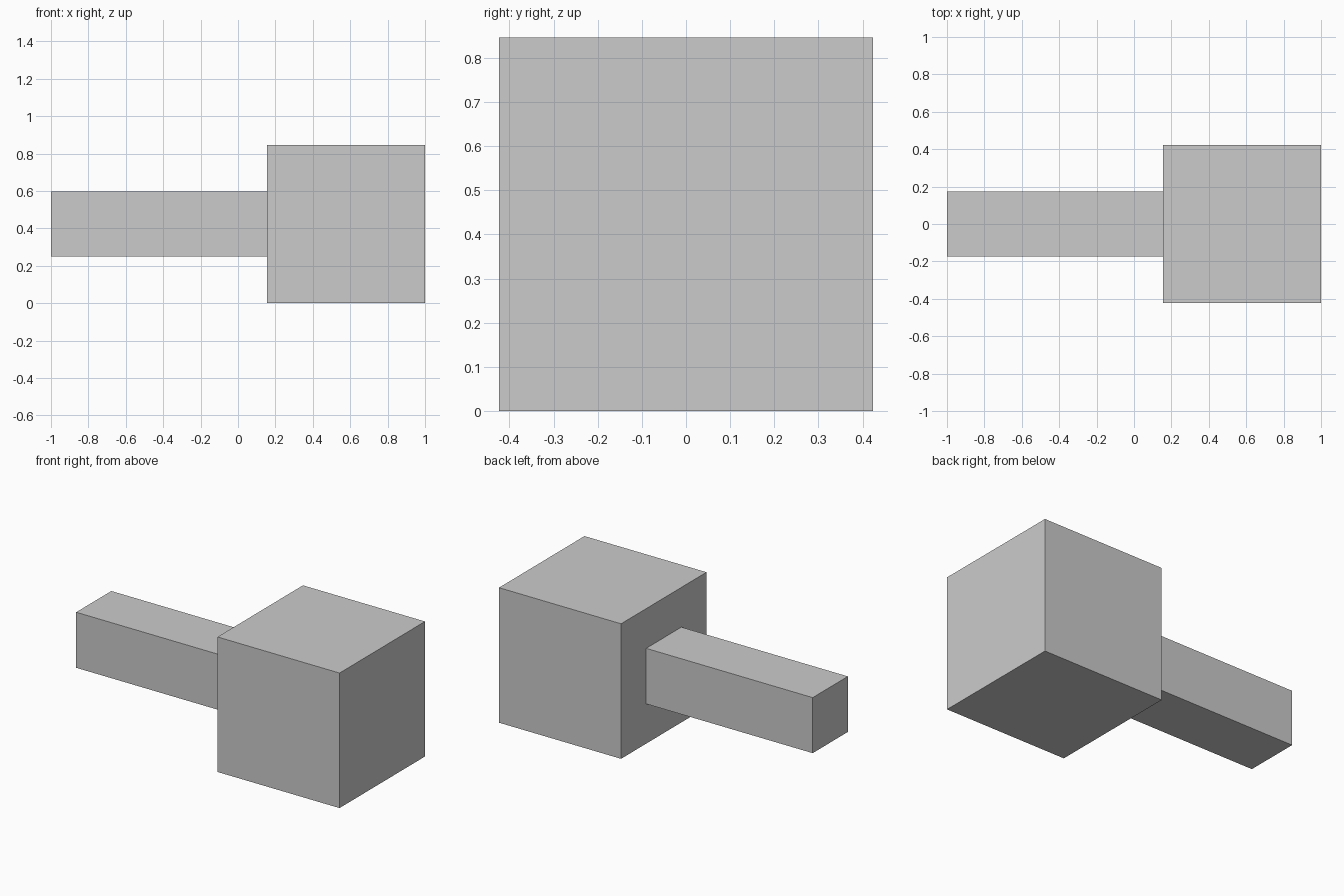
import bpy

if "Cube" in bpy.data.objects:
    bpy.data.objects.remove(bpy.data.objects["Cube"])


def box(name, lo, hi):
    """Axis-aligned box between two corners."""
    centre = [(a + b) / 2 for a, b in zip(lo, hi)]
    bpy.ops.mesh.primitive_cube_add(size=1, location=centre)
    ob = bpy.context.object
    ob.name = ob.data.name = name
    ob.scale = [b - a for a, b in zip(lo, hi)]
    bpy.ops.object.transform_apply(location=False, rotation=False, scale=True)
    return ob


HEAD = 0.846          # edge length of the cubic head
GRIP = 0.348          # width of the square handle
MID = HEAD / 2        # shared axis height
JOIN = 1 - HEAD       # where the handle meets the head

# Cubic head
box("head", (JOIN, -HEAD / 2, 0), (1, HEAD / 2, HEAD))

# Square handle, centred on the head's left face
box("handle", (-1, -GRIP / 2, MID - GRIP / 2), (JOIN, GRIP / 2, MID + GRIP / 2))
